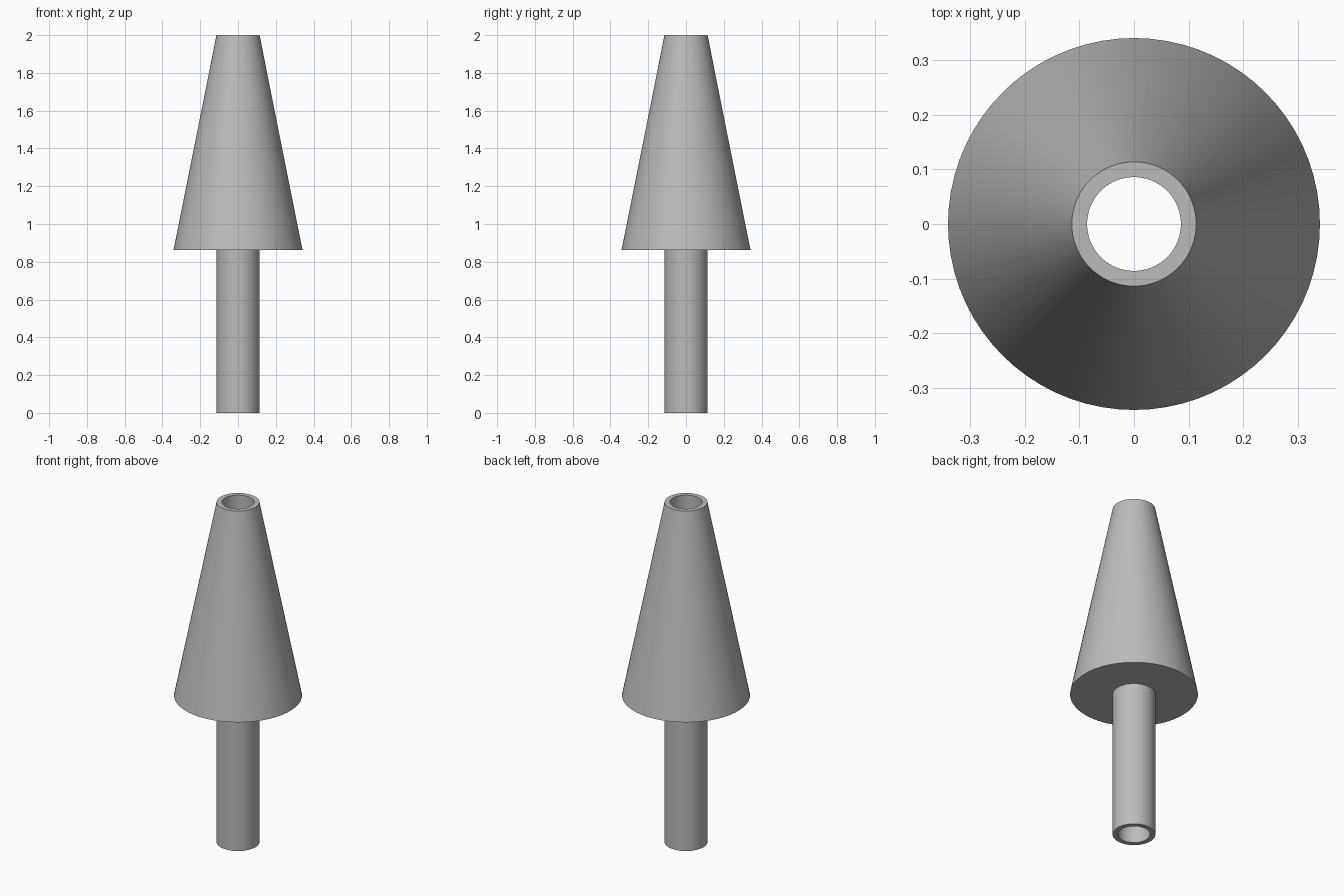
import bpy, bmesh, math
from mathutils import Vector, Matrix

cube = bpy.data.objects.get("Cube")
if cube:
    bpy.data.objects.remove(cube, do_unlink=True)

SIDES = 72
TUBE_R, BORE_R, CONE_R = 0.114, 0.086, 0.341
CONE_Z, TOP_Z = 0.863, 2.0

# Single grey material
grey = bpy.data.materials.new("plain_grey")
grey.use_nodes = True
colour = (0.5, 0.5, 0.5, 1.0)
grey.diffuse_color = colour
grey.node_tree.nodes["Principled BSDF"].inputs["Base Color"].default_value = colour


def lathe(name, profile, material):
    """Revolve a closed (radius, height) profile around the z axis."""
    bm = bmesh.new()
    rings = []
    for i in range(SIDES):
        turn = Matrix.Rotation(math.tau * i / SIDES, 3, "Z")
        rings.append([bm.verts.new(turn @ Vector((r, 0, z))) for r, z in profile])
    for i, ring in enumerate(rings):
        following = rings[(i + 1) % SIDES]
        for j in range(len(profile)):
            k = (j + 1) % len(profile)
            bm.faces.new((ring[j], following[j], following[k], ring[k]))
    bmesh.ops.recalc_face_normals(bm, faces=bm.faces)
    mesh = bpy.data.meshes.new(name)
    bm.to_mesh(mesh)
    bm.free()
    mesh.materials.append(material)
    obj = bpy.data.objects.new(name, mesh)
    bpy.context.collection.objects.link(obj)
    bpy.ops.object.select_all(action="DESELECT")
    obj.select_set(True)
    bpy.context.view_layer.objects.active = obj
    bpy.ops.object.shade_smooth_by_angle(angle=math.radians(30))
    return obj


# Hollow stem flaring into a tapered cone, with a straight bore right through
lathe("hollow_cone_and_stem", [
    (BORE_R, 0), (TUBE_R, 0),
    (TUBE_R, CONE_Z), (CONE_R, CONE_Z),
    (TUBE_R, TOP_Z), (BORE_R, TOP_Z),
], grey)
